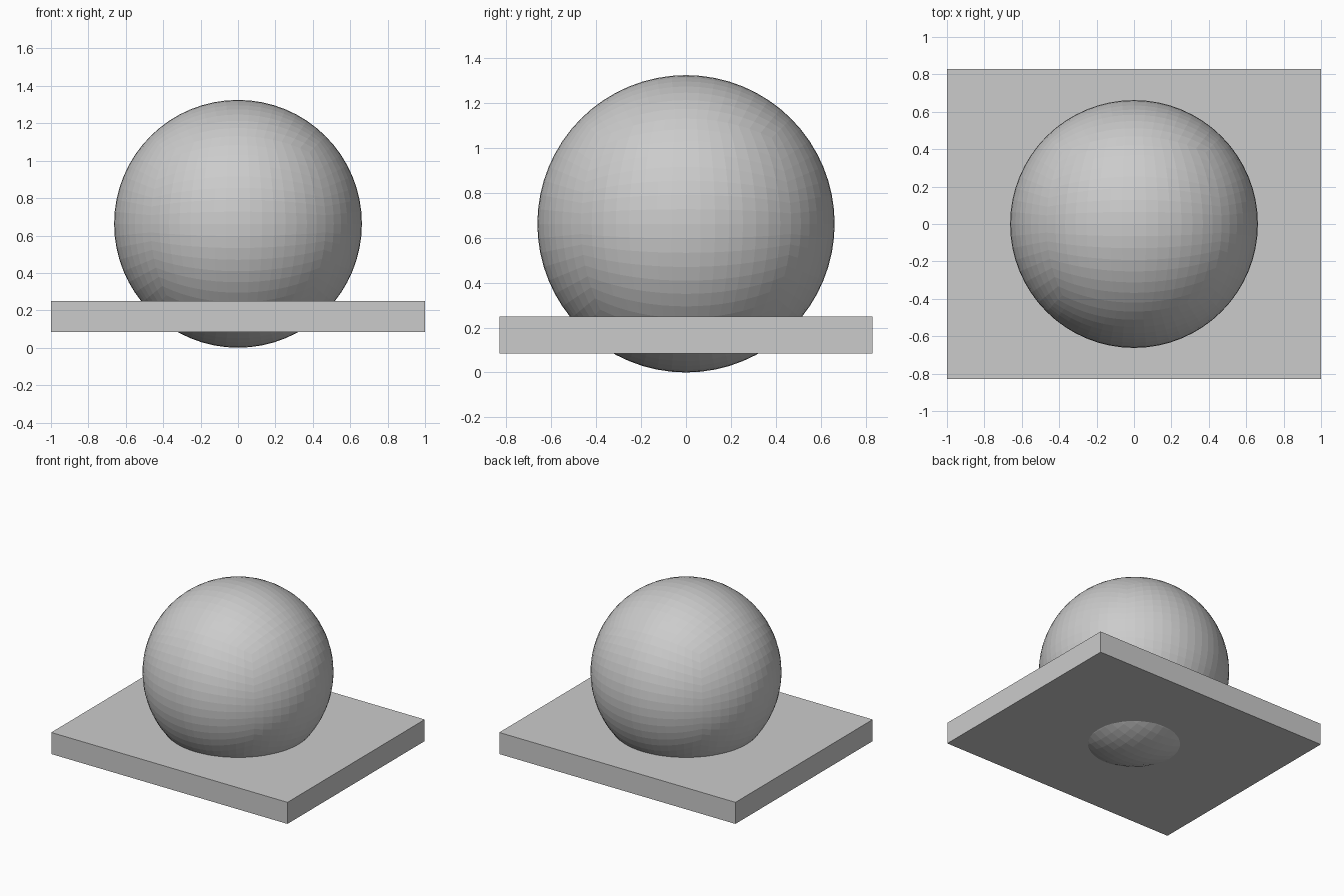
import bpy, bmesh, math

if "Cube" in bpy.data.objects:
    bpy.data.objects.remove(bpy.data.objects["Cube"])

def make_object(name, bm):
    mesh = bpy.data.meshes.new(name)
    bm.normal_update()
    bm.to_mesh(mesh)
    bm.free()
    obj = bpy.data.objects.new(name, mesh)
    bpy.context.collection.objects.link(obj)
    return obj

# Rectangular plate
bm = bmesh.new()
bmesh.ops.create_cube(bm, size=1)
bmesh.ops.scale(bm, vec=(2.0, 1.66, 0.165), verts=bm.verts)
bmesh.ops.translate(bm, vec=(0, 0, 0.166), verts=bm.verts)
make_object("plate", bm)

# Faceted ball: a gridded cube projected evenly onto a sphere
radius = 0.6625
bm = bmesh.new()
bmesh.ops.create_cube(bm, size=2)
bmesh.ops.subdivide_edges(bm, edges=bm.edges[:], cuts=15, use_grid_fill=True)
for v in bm.verts:
    for i in range(3):
        v.co[i] = math.tan(v.co[i] * math.pi / 4)
    v.co = v.co.normalized() * radius
bmesh.ops.translate(bm, vec=(0, 0, radius), verts=bm.verts)
make_object("ball", bm)
